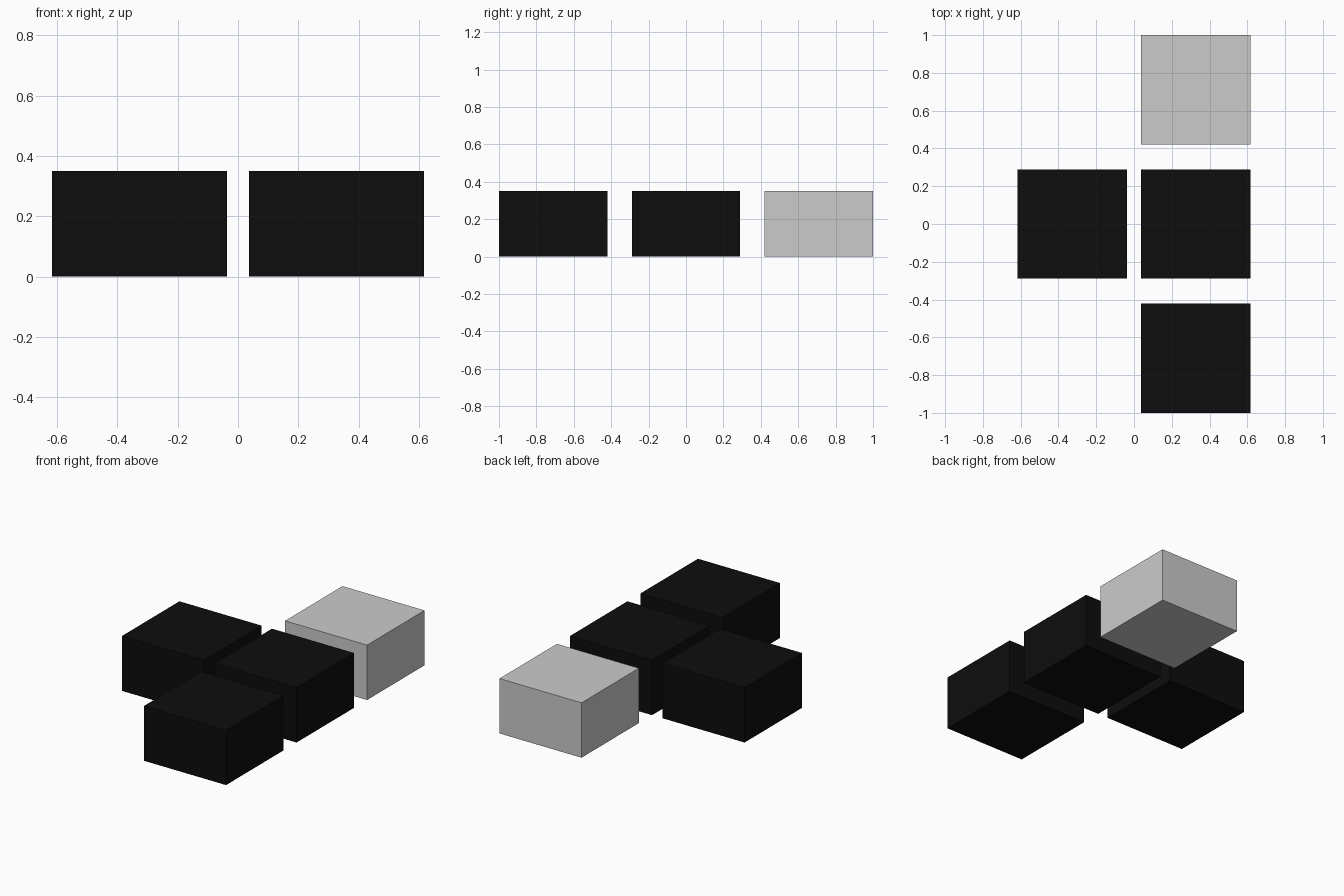
import bpy

if "Cube" in bpy.data.objects:
    bpy.data.objects.remove(bpy.data.objects["Cube"])

SIZE, HEIGHT = 0.579, 0.35   # footprint and height of every block
X, Y = 0.3265, 0.7105        # offsets of block centres

black = bpy.data.materials.new("black")
black.diffuse_color = (0.004, 0.004, 0.004, 1)
black.use_nodes = True
black.node_tree.nodes["Principled BSDF"].inputs["Base Color"].default_value = black.diffuse_color


def block(name, x, y, material=None):
    bpy.ops.mesh.primitive_cube_add(size=1, location=(x, y, HEIGHT / 2))
    obj = bpy.context.object
    obj.name = name
    obj.scale = (SIZE, SIZE, HEIGHT)
    bpy.ops.object.transform_apply(location=False, rotation=False, scale=True)
    if material:
        obj.data.materials.append(material)


# Row of three blocks, the rear one plain grey
block("front_block", X, -Y, black)
block("middle_block", X, 0, black)
block("rear_block", X, Y)
# Single block beside the middle of the row
block("side_block", -X, 0, black)
